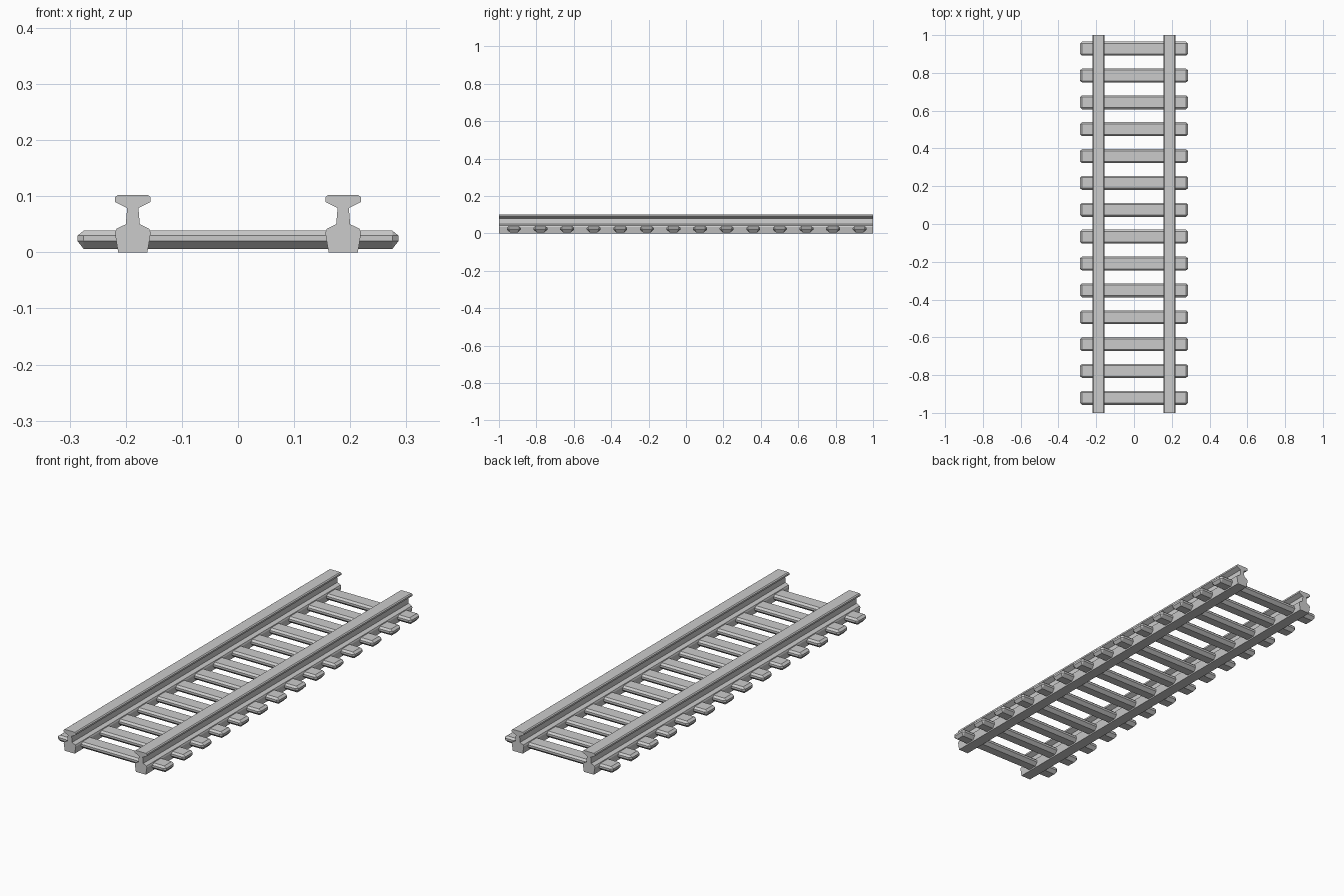
import bpy, bmesh

if "Cube" in bpy.data.objects:
    bpy.data.objects.remove(bpy.data.objects["Cube"])

RAIL_X = 0.1875
TIES = 14
PITCH = 0.1422


def finish(bm, name):
    bmesh.ops.recalc_face_normals(bm, faces=bm.faces)
    mesh = bpy.data.meshes.new(name)
    bm.to_mesh(mesh)
    bm.free()
    obj = bpy.data.objects.new(name, mesh)
    bpy.context.collection.objects.link(obj)
    return obj


# Rail: half profile (half width, z), mirrored and extruded along y
half = [(0.026, 0.0), (0.032, 0.035), (0.029, 0.042), (0.0125, 0.05),
        (0.010, 0.079), (0.032, 0.090), (0.032, 0.098), (0.027, 0.102)]
profile = half + [(-x, z) for x, z in reversed(half)]


def make_rail(name, cx):
    bm = bmesh.new()
    face = bm.faces.new([bm.verts.new((cx + x, -1, z)) for x, z in profile])
    ext = bmesh.ops.extrude_face_region(bm, geom=[face], use_keep_orig=True)
    moved = [g for g in ext["geom"] if isinstance(g, bmesh.types.BMVert)]
    bmesh.ops.translate(bm, verts=moved, vec=(0, 2, 0))
    return finish(bm, name)


make_rail("left_rail", -RAIL_X)
make_rail("right_rail", RAIL_X)

# Tie: chamfered bar, hull of four levels of corner points (x, y, z)
corner = [(0.275, 0.021, 0.006),
          (0.286, 0.027, 0.020), (0.275, 0.037, 0.020),
          (0.286, 0.027, 0.030), (0.275, 0.037, 0.030),
          (0.275, 0.028, 0.0385)]


def make_tie(name, cy):
    bm = bmesh.new()
    for x, y, z in corner:
        for sx in (-1, 1):
            for sy in (-1, 1):
                bm.verts.new((sx * x, cy + sy * y, z))
    bmesh.ops.convex_hull(bm, input=bm.verts)
    bmesh.ops.dissolve_limit(bm, angle_limit=0.02, verts=bm.verts, edges=bm.edges)
    return finish(bm, name)


for i in range(TIES):
    make_tie(f"tie_{i + 1}", 0.004 + (i - (TIES - 1) / 2) * PITCH)
